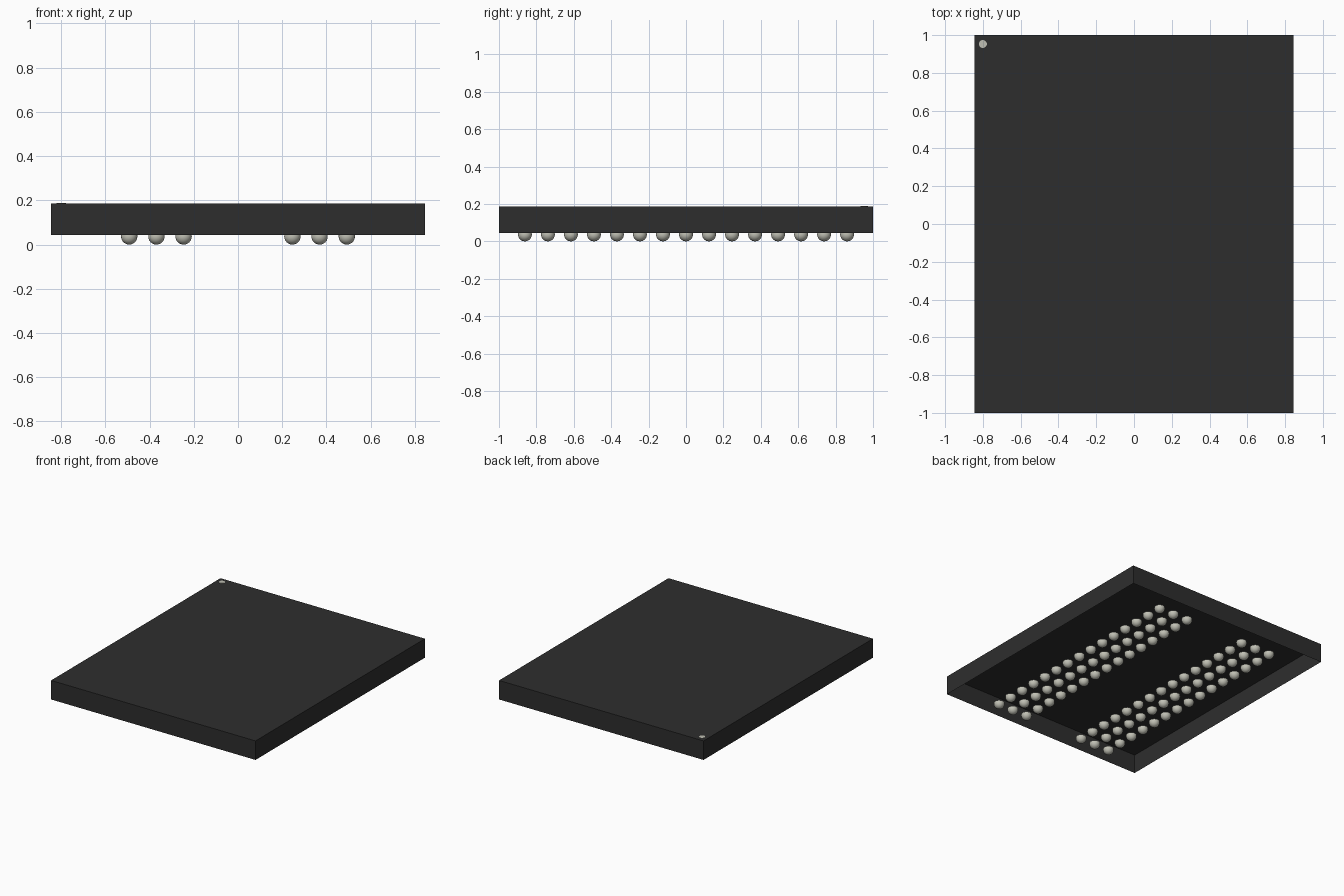
import bpy, bmesh, math
from mathutils import Matrix

cube = bpy.data.objects.get("Cube")
if cube:
    bpy.data.objects.remove(cube, do_unlink=True)

W, L = 1.69, 2.0            # package width and length
Z0, Z1 = 0.044, 0.186       # package underside and top
R, PITCH = 0.037, 0.123     # solder ball radius and spacing


def material(name, rgb):
    m = bpy.data.materials.new(name)
    m.use_nodes = True
    m.diffuse_color = (*rgb, 1)
    m.node_tree.nodes["Principled BSDF"].inputs["Base Color"].default_value = (*rgb, 1)
    return m


def finish(name, bm, mat, smooth=False):
    mesh = bpy.data.meshes.new(name)
    bm.to_mesh(mesh)
    bm.free()
    mesh.materials.append(mat)
    ob = bpy.data.objects.new(name, mesh)
    bpy.context.collection.objects.link(ob)
    if smooth:
        bpy.ops.object.select_all(action='DESELECT')
        ob.select_set(True)
        bpy.context.view_layer.objects.active = ob
        bpy.ops.object.shade_smooth_by_angle(angle=math.radians(40))
    return ob


black = material("black_resin", (0.027, 0.027, 0.027))
solder = material("solder_grey", (0.53, 0.53, 0.46))

# Package shell: a box left open underneath
bm = bmesh.new()
bmesh.ops.create_cube(bm, size=1, matrix=Matrix.Translation((0, 0, (Z0 + Z1) / 2))
                      @ Matrix.Diagonal((W, L, Z1 - Z0, 1)))
bm.normal_update()
bmesh.ops.delete(bm, geom=[f for f in bm.faces if f.normal.z < -0.5], context='FACES_ONLY')
finish("package_shell", bm, black)

# Solder balls: two banks of 3 x 15, cut flat just above the package underside
bm = bmesh.new()
for side in (-1, 1):
    for col in (2, 3, 4):
        for row in range(-7, 8):
            bmesh.ops.create_uvsphere(bm, u_segments=20, v_segments=12, radius=R,
                                      matrix=Matrix.Translation((side * col * PITCH, row * PITCH, R)))
cut = bmesh.ops.bisect_plane(bm, geom=bm.verts[:] + bm.edges[:] + bm.faces[:],
                             plane_co=(0, 0, Z0 + 0.002), plane_no=(0, 0, 1), clear_outer=True)
rim = [e for e in cut["geom_cut"] if isinstance(e, bmesh.types.BMEdge)]
bmesh.ops.holes_fill(bm, edges=rim, sides=0)
finish("solder_balls", bm, solder, smooth=True)

# Corner marker dot on the top face
bm = bmesh.new()
bmesh.ops.create_cone(bm, cap_ends=True, segments=24, radius1=0.021, radius2=0.021, depth=0.004,
                      matrix=Matrix.Translation((-0.8, 0.953, Z1)))
finish("corner_marker", bm, solder)
